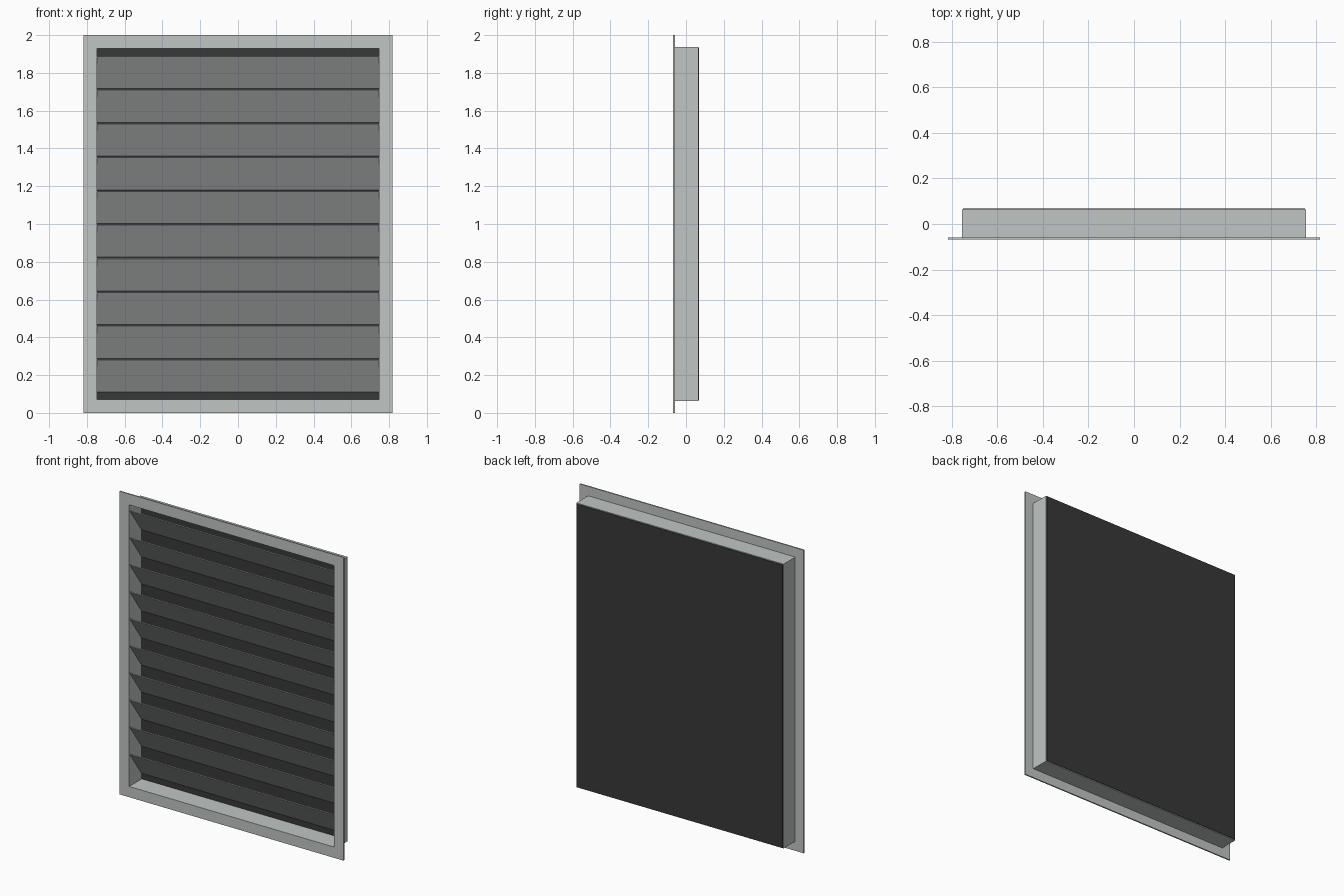
import bpy, bmesh, math
from mathutils import Matrix

if "Cube" in bpy.data.objects:
    bpy.data.objects.remove(bpy.data.objects["Cube"])

def material(name, rgb):
    m = bpy.data.materials.new(name)
    m.diffuse_color = (*rgb, 1)
    m.use_nodes = True
    m.node_tree.nodes["Principled BSDF"].inputs["Base Color"].default_value = m.diffuse_color
    return m

GREY = material("light_grey_metal", (0.53, 0.56, 0.55))
DARK = material("dark_screen", (0.04, 0.04, 0.04))

HALF_W, HEIGHT = 0.818, 2.0

def finish(name, bm, mat):
    bmesh.ops.recalc_face_normals(bm, faces=bm.faces[:])
    me = bpy.data.meshes.new(name)
    bm.to_mesh(me)
    bm.free()
    me.materials.append(mat)
    ob = bpy.data.objects.new(name, me)
    bpy.context.collection.objects.link(ob)
    return ob

def box(name, x, y, z, mat):
    """Box between (min, max) pairs on each axis."""
    bm = bmesh.new()
    size = [b - a for a, b in (x, y, z)]
    mid = [(a + b) / 2 for a, b in (x, y, z)]
    bmesh.ops.create_cube(bm, size=1, matrix=Matrix.Translation(mid) @ Matrix.Diagonal((*size, 1)))
    return finish(name, bm, mat)

def mitred_frame(name, profile, mat):
    """Sweep a closed (inset, y) profile around the outer rectangle."""
    bm = bmesh.new()
    rings = []
    for i, y in profile:
        w = HALF_W - i
        rings.append([bm.verts.new(c) for c in
                      ((-w, y, i), (w, y, i), (w, y, HEIGHT - i), (-w, y, HEIGHT - i))])
    for a, b in zip(rings, rings[1:] + rings[:1]):
        for k in range(4):
            n = (k + 1) % 4
            bm.faces.new((a[k], a[n], b[n], b[k]))
    return finish(name, bm, mat)

# Front flange and recessed casing: one L-shaped section
mitred_frame("frame", [(0, -0.068), (0.071, -0.068), (0.071, 0.063),
                       (0.062, 0.063), (0.062, -0.059), (0, -0.059)], GREY)

# Dark screen closing the back
box("back_screen", (-0.752, 0.752), (0.0645, 0.068), (0.066, 1.934), DARK)

# Ten sloping blades, front edge high and back edge low
PITCH, COUNT = 0.1785, 10
drop, depth, thick = 0.170, 0.122, 0.005
length = math.hypot(drop, depth)
blade = box("louver_blades", (-0.746, 0.746), (-length / 2, length / 2),
            (-thick / 2, thick / 2), GREY)
blade.data.transform(Matrix.Translation((0, 0, 1 - PITCH * (COUNT - 1) / 2))
                     @ Matrix.Rotation(-math.atan2(drop, depth), 4, 'X'))
arr = blade.modifiers.new("repeat", 'ARRAY')
arr.count = COUNT
arr.use_relative_offset = False
arr.use_constant_offset = True
arr.constant_offset_displace = (0, 0, PITCH)
